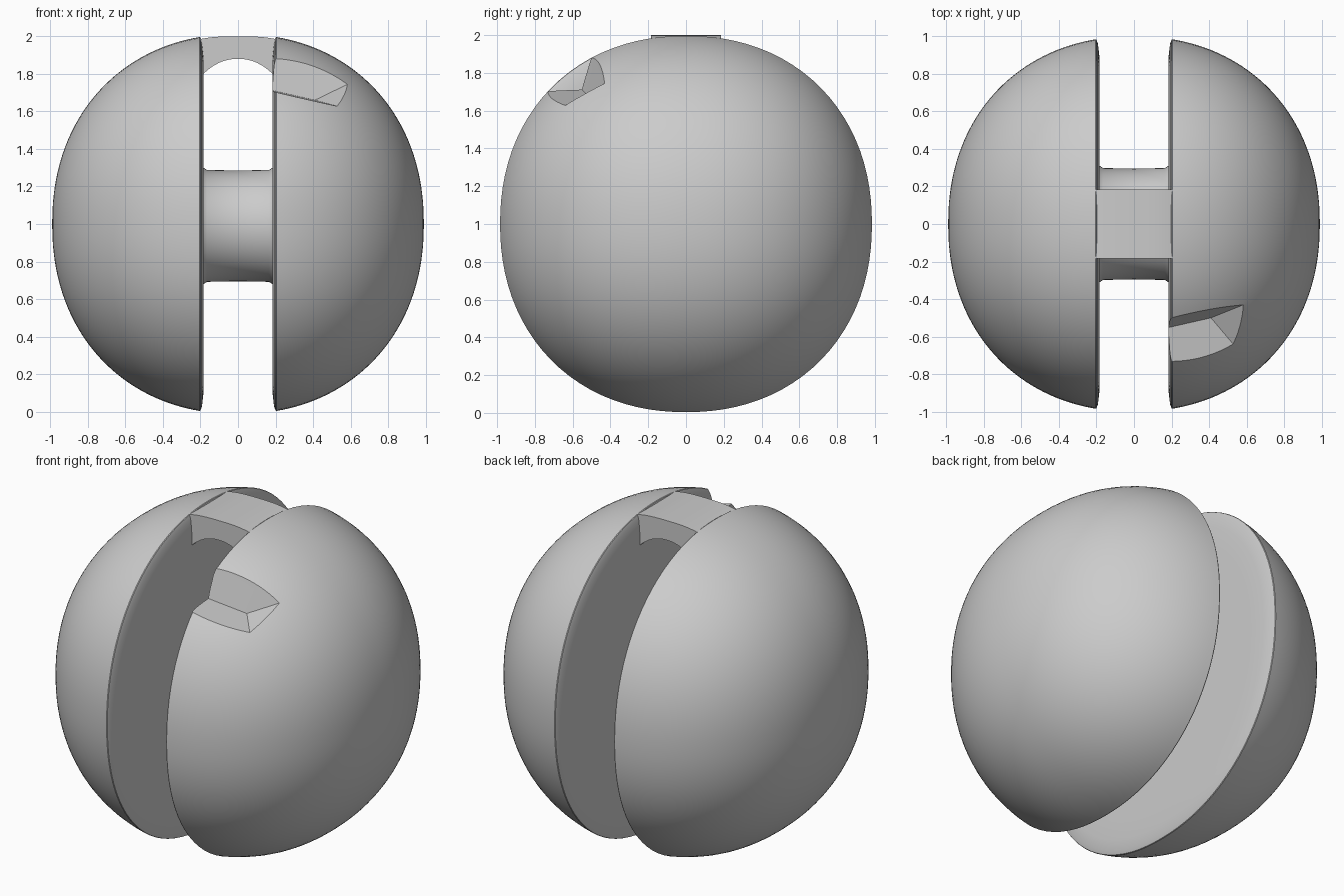
import bpy, bmesh
from math import sin, cos, pi
from mathutils import Vector

if "Cube" in bpy.data.objects:
    bpy.data.objects.remove(bpy.data.objects["Cube"])

P = 2.15                        # slightly boxy sphere exponent
RX, RY, RZ = 0.99, 1.0, 1.012
SEG, RINGS = 96, 40


def finish(bm, name, angle=0.6):
    bmesh.ops.recalc_face_normals(bm, faces=bm.faces)
    me = bpy.data.meshes.new(name)
    bm.to_mesh(me)
    bm.free()
    ob = bpy.data.objects.new(name, me)
    bpy.context.collection.objects.link(ob)
    bpy.context.view_layer.objects.active = ob
    ob.select_set(True)
    bpy.ops.object.shade_smooth_by_angle(angle=angle)
    ob.select_set(False)
    return ob


def skin(bm, loops, cap_start=True, cap_end=True):
    rows = [[bm.verts.new(p) for p in loop] for loop in loops]
    n = len(rows[0])
    for a, b in zip(rows, rows[1:]):
        for i in range(n):
            j = (i + 1) % n
            bm.faces.new((a[i], a[j], b[j], b[i]))
    if cap_start:
        bm.faces.new(rows[0])
    if cap_end:
        bm.faces.new(rows[-1])


def ring(x, scale):
    pts = []
    for i in range(SEG):
        a = 2 * pi * i / SEG
        c, s = cos(a), sin(a)
        k = scale * (abs(c / RY) ** P + abs(s / RZ) ** P) ** (-1 / P)
        pts.append((x, k * c, 1 + k * s))
    return pts


# Half shells: softly lipped flat inner face, rounded outside
def half_shell(name, side):
    loops = [ring(side * x, s) for x, s in
             ((0.183, 0.80), (0.185, 0.90), (0.192, 0.96), (0.2, 0.982))]
    for i in range(RINGS):
        t = 0.208 + (pi / 2 - 0.208) * i / RINGS
        x = RX * sin(t)
        loops.append(ring(side * x, (1 - (x / RX) ** P) ** (1 / P)))
    loops.append(ring(side * RX * 0.9999, 0.004))
    bm = bmesh.new()
    skin(bm, loops)
    return finish(bm, name)


half_shell("left_shell", -1)
right = half_shell("right_shell", 1)

# Wedge notch cut into the right shell's upper front rim
A, B = Vector((0.19, -0.51, 1.855)), Vector((0.585, -0.43, 1.745))
C, D = Vector((0.52, -0.63, 1.63)), Vector((0.19, -0.72, 1.705))
deep, rim = Vector((0.41, -0.50, 1.66)), Vector((0.19, -0.55, 1.71))
pts = [deep, deep + (B - deep) * 2, deep + (C - deep) * 2]
for p in (rim, rim + (A - rim) * 2, rim + (D - rim) * 2):
    pts.append(p + (rim - deep) * 0.3)
bm = bmesh.new()
for p in pts:
    bm.verts.new(p)
bmesh.ops.convex_hull(bm, input=bm.verts)
cutter = finish(bm, "notch_cutter")
mod = right.modifiers.new("notch", 'BOOLEAN')
mod.object, mod.operation, mod.solver = cutter, 'DIFFERENCE', 'EXACT'
bpy.context.view_layer.objects.active = right
bpy.ops.object.modifier_apply(modifier=mod.name)
bpy.data.objects.remove(cutter)
right.select_set(True)
bpy.ops.object.shade_smooth_by_angle(angle=0.5)
right.select_set(False)

# Axle with small fillets where it meets the shells
bm = bmesh.new()
skin(bm, [[(x, r * cos(2 * pi * i / 64), 0.99 + r * sin(2 * pi * i / 64))
           for i in range(64)]
          for x, r in ((-0.2, 0.32), (-0.183, 0.31), (-0.165, 0.298), (0, 0.295),
                       (0.165, 0.298), (0.183, 0.31), (0.2, 0.32))])
finish(bm, "axle")

# Arched bridge joining the shells at the top
N = 16
xs = [-0.205 + 0.41 * i / N for i in range(N + 1)]
outline = [(x, 2.0 - 0.016 * abs(x / 0.205) ** 3) for x in xs]
outline += [(x, 1.88 - 0.085 * abs(x / 0.19) ** 2.2) for x in reversed(xs)]
bm = bmesh.new()
skin(bm, [[(x, y, z) for x, z in outline] for y in (-0.185, 0.185)])
finish(bm, "bridge")
